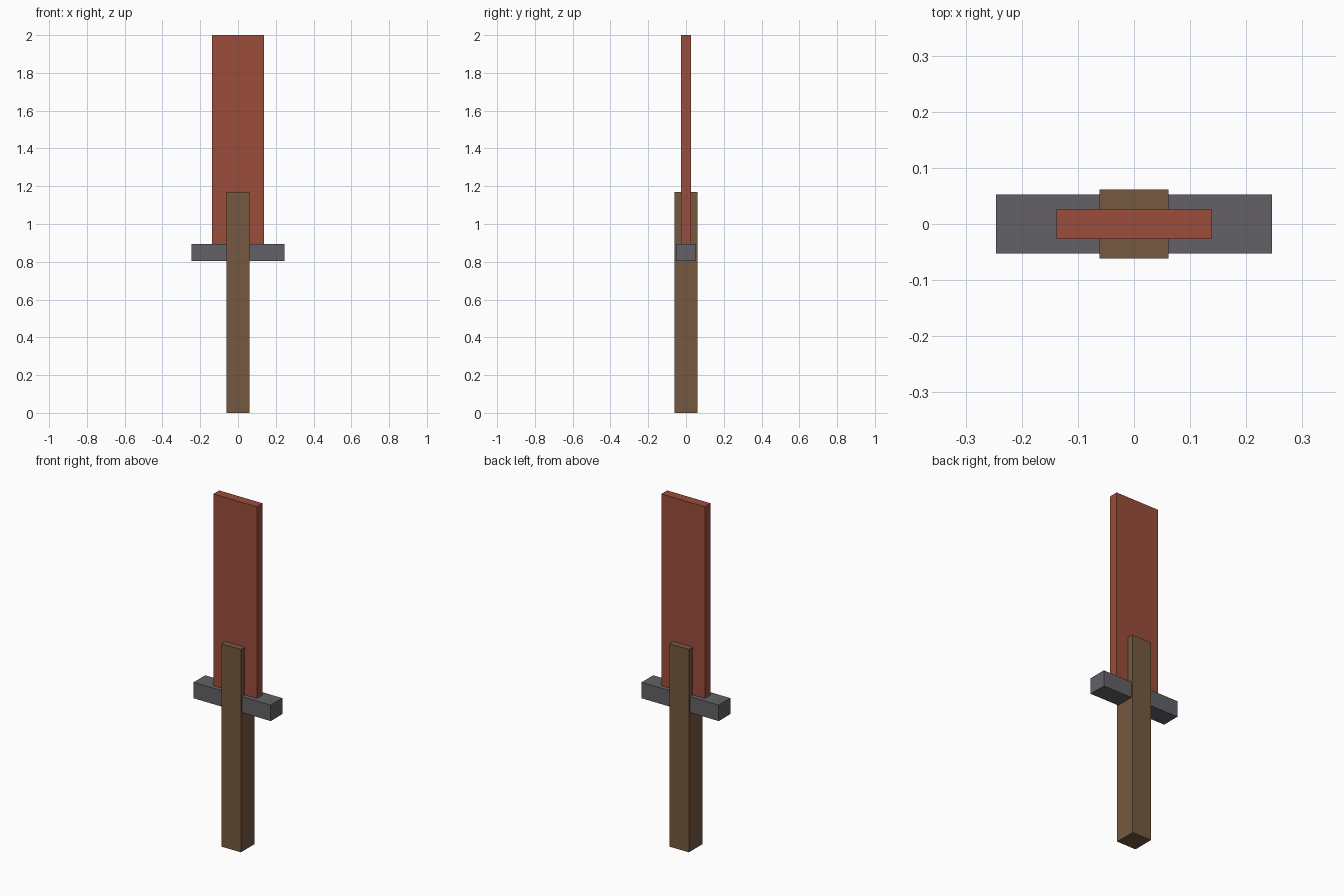
import bpy

if "Cube" in bpy.data.objects:
    bpy.data.objects.remove(bpy.data.objects["Cube"])


def material(name, color):
    mat = bpy.data.materials.new(name)
    mat.diffuse_color = (*color, 1.0)
    mat.use_nodes = True
    mat.node_tree.nodes["Principled BSDF"].inputs["Base Color"].default_value = mat.diffuse_color
    return mat


def box(name, width, depth, z0, z1, mat):
    """Box centred on x = y = 0, spanning z0 to z1."""
    bpy.ops.mesh.primitive_cube_add(size=1, location=(0, 0, 0))
    ob = bpy.context.object
    ob.name = name
    for v in ob.data.vertices:
        v.co.x *= width
        v.co.y *= depth
        v.co.z = z1 if v.co.z > 0 else z0
    ob.data.materials.append(mat)
    return ob


wood = material("brown_wood", (0.18, 0.10, 0.05))
steel = material("dark_grey", (0.125, 0.12, 0.135))
red = material("rust_red", (0.33, 0.075, 0.045))

# Square grip running up through the guard and over the blade root
box("grip", 0.123, 0.123, 0.0, 1.17, wood)
# Crossguard
box("crossguard", 0.492, 0.106, 0.803, 0.895, steel)
# Flat blade, seated just inside the guard
box("blade", 0.277, 0.053, 0.885, 2.0, red)
